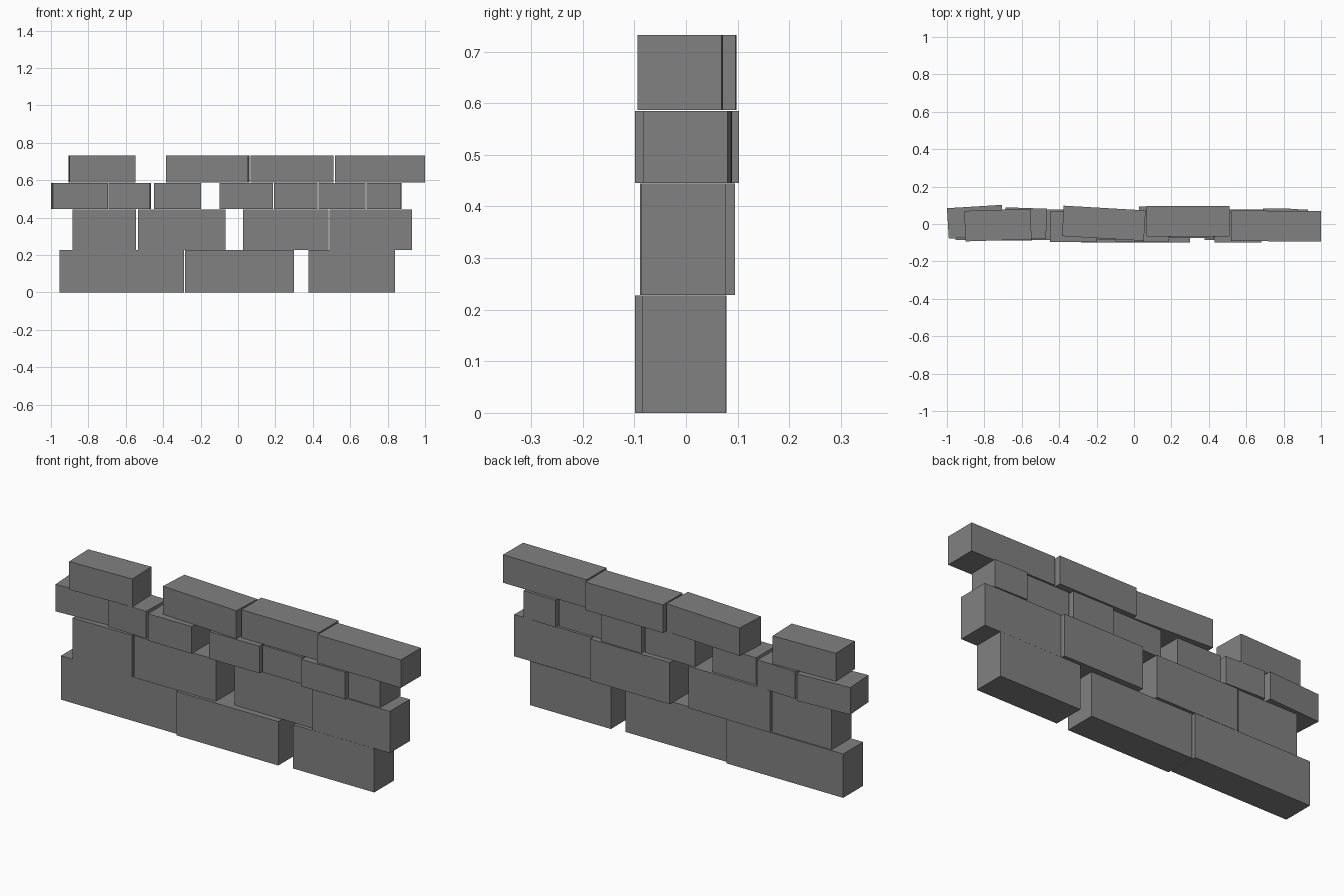
import bpy
from math import radians, sin, cos

DEPTH = 0.163

# Dark grey stone
mat = bpy.data.materials.new("dark_stone")
mat.diffuse_color = (0.22, 0.22, 0.22, 1)

# Each course: bottom, top, then stones as (x min, x max, y centre, turn in degrees)
COURSES = {
    "base": (0.0, 0.227, [
        (-0.955, -0.288, -0.003, 0),
        (-0.283, 0.30, -0.017, 0),
        (0.376, 0.84, -0.004, 0)]),
    "second": (0.228, 0.444, [
        (-0.885, -0.545, -0.008, 0),
        (-0.535, -0.068, -0.003, 0),
        (0.027, 0.483, 0.013, 0),
        (0.488, 0.93, -0.005, 0)]),
    "third": (0.445, 0.585, [
        (-1.0, -0.696, 0.012, 3.5),
        (-0.692, -0.465, 0.004, -2),
        (-0.448, -0.198, -0.015, 0),
        (-0.10, 0.187, -0.012, 0.4),
        (0.193, 0.425, 0.006, -0.4),
        (0.431, 0.683, -0.017, 0),
        (0.687, 0.873, 0.001, -1)]),
    "cap": (0.587, 0.732, [
        (-0.907, -0.548, -0.006, 1.8),
        (-0.385, 0.062, 0.004, -3.3),
        (0.066, 0.51, 0.014, 0),
        (0.518, 1.0, -0.011, -0.4)]),
}


def stone(name, x0, x1, y, z0, z1, turn):
    """Box turned about z whose x extent is still x0..x1."""
    a = radians(turn)
    length = (x1 - x0 - DEPTH * abs(sin(a))) / cos(a)
    bpy.ops.mesh.primitive_cube_add(
        size=1, location=((x0 + x1) / 2, y, (z0 + z1) / 2), rotation=(0, 0, a))
    ob = bpy.context.object
    ob.name = name
    ob.scale = (length, DEPTH, z1 - z0)
    ob.data.materials.append(mat)


# Stacked courses of the stone wall
for course, (z0, z1, stones) in COURSES.items():
    for i, (x0, x1, y, turn) in enumerate(stones, 1):
        stone(f"{course}_stone_{i}", x0, x1, y, z0, z1, turn)
